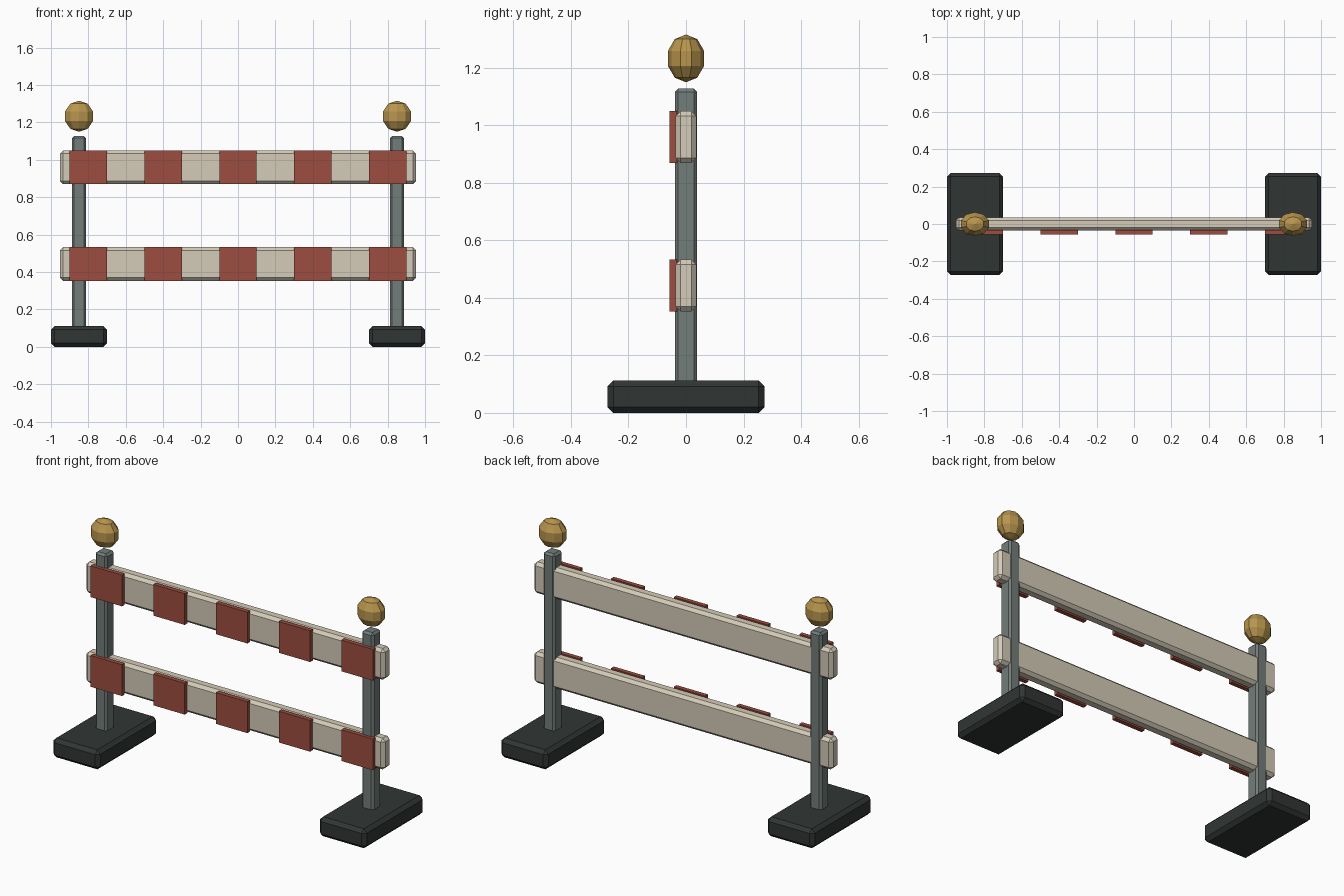
import bpy
import bmesh
from mathutils import Matrix, Vector

if "Cube" in bpy.data.objects:
    bpy.data.objects.remove(bpy.data.objects["Cube"])


def material(name, r, g, b):
    m = bpy.data.materials.new(name)
    m.diffuse_color = (r, g, b, 1)
    m.use_nodes = True
    m.node_tree.nodes["Principled BSDF"].inputs["Base Color"].default_value = m.diffuse_color
    return m


RUBBER = material("dark_rubber", 0.030, 0.036, 0.033)
STEEL = material("grey_steel", 0.17, 0.205, 0.19)
CREAM = material("cream_board", 0.66, 0.60, 0.48)
RED = material("red_stripe", 0.34, 0.074, 0.050)
AMBER = material("amber_lamp", 0.48, 0.30, 0.075)


def finish(name, bm, mat):
    me = bpy.data.meshes.new(name)
    bm.to_mesh(me)
    bm.free()
    me.materials.append(mat)
    ob = bpy.data.objects.new(name, me)
    bpy.context.collection.objects.link(ob)
    return ob


def box(name, center, size, mat, bevel=0.0):
    bm = bmesh.new()
    bmesh.ops.create_cube(bm, size=1)
    bmesh.ops.scale(bm, vec=Vector(size), verts=bm.verts)
    if bevel:
        bmesh.ops.bevel(bm, geom=bm.edges[:], offset=bevel, segments=1,
                        affect='EDGES', profile=0.5)
    bmesh.ops.translate(bm, vec=Vector(center), verts=bm.verts)
    return finish(name, bm, mat)


def lamp(name, center):
    bm = bmesh.new()
    bmesh.ops.create_uvsphere(bm, u_segments=10, v_segments=5, radius=0.083)
    bmesh.ops.transform(bm, matrix=Matrix.Translation(center) @ Matrix.Diagonal((1, 0.8, 1, 1)),
                        verts=bm.verts)
    return finish(name, bm, AMBER)


# Feet, posts and lamps on both sides
for side, x in (("left", -0.85), ("right", 0.85)):
    box(f"{side}_foot", (x, 0, 0.056), (0.30, 0.546, 0.112), RUBBER, 0.02)
    box(f"{side}_post", (x, 0, 0.59), (0.076, 0.078, 1.076), STEEL, 0.012)
    lamp(f"{side}_lamp", (x, 0, 1.233))

# Boards with raised stripes on the front
for level, z in (("lower", 0.443), ("upper", 0.96)):
    box(f"{level}_board", (0, 0, z), (1.905, 0.072, 0.18), CREAM, 0.017)
    for i in range(5):
        box(f"{level}_stripe_{i + 1}", (-0.8 + 0.4 * i, -0.0445, z),
            (0.2, 0.025, 0.18), RED)
